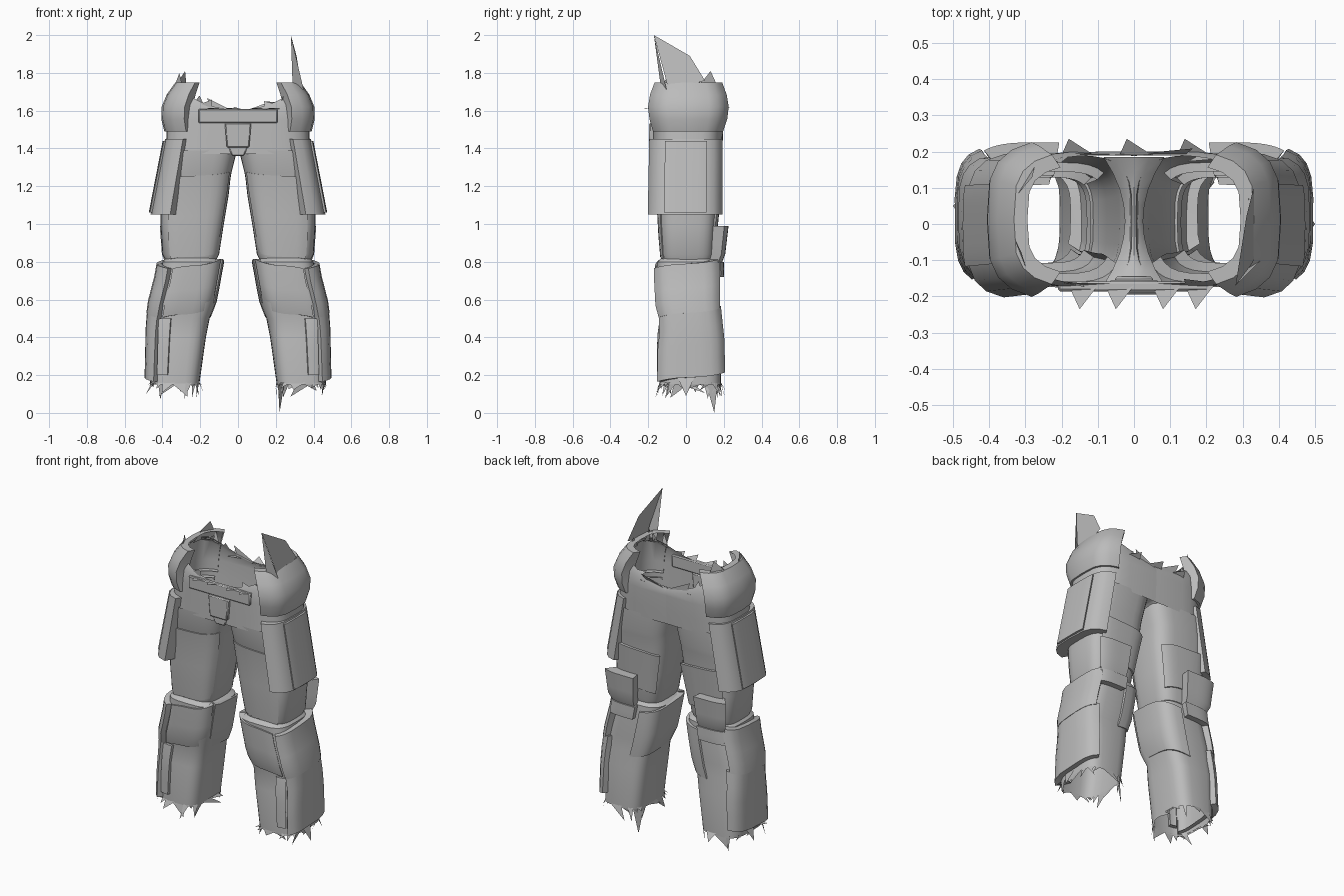
import bpy, bmesh, random
from math import cos, sin, pi, radians, copysign
from mathutils import Vector

random.seed(4)
cube = bpy.data.objects.get("Cube")
if cube:
    bpy.data.objects.remove(cube)

grey = bpy.data.materials.new("plain_grey")
grey.use_nodes = True
COLOR = (0.5, 0.5, 0.5, 1)
grey.diffuse_color = COLOR
grey.node_tree.nodes["Principled BSDF"].inputs["Base Color"].default_value = COLOR
parts = []

# Leg sections: height, inner x, outer x, front y, back y
SHIN = [(.15, .205, .465, -.14, .185), (.40, .17, .465, -.14, .185),
        (.50, .15, .465, -.125, .17), (.58, .12, .455, -.15, .17),
        (.74, .095, .41, -.155, .165), (.80, .085, .40, -.155, .16),
        (.82, .12, .38, -.13, .14)]
THIGH = [(.78, .13, .37, -.12, .13), (.84, .10, .40, -.135, .15),
         (1.0, .075, .41, -.145, .16), (1.15, .05, .41, -.15, .17),
         (1.24, .04, .41, -.155, .18), (1.27, .035, .40, -.165, .185),
         (1.39, .005, .39, -.175, .19)]
PELVIS = [(1.37, -.25, .39, -.175, .19), (1.45, -.25, .38, -.175, .195),
          (1.55, -.25, .375, -.175, .20), (1.65, -.25, .36, -.175, .20),
          (1.76, -.25, .315, -.165, .19)]
POUCH = [(1.05, .06, .43, -.175, .165), (1.46, 0, .37, -.185, .185)]


def finish(name, bm):
    bmesh.ops.recalc_face_normals(bm, faces=bm.faces)
    mesh = bpy.data.meshes.new(name)
    bm.to_mesh(mesh)
    bm.free()
    mesh.materials.append(grey)
    obj = bpy.data.objects.new(name, mesh)
    bpy.context.collection.objects.link(obj)
    parts.append(obj)
    return obj


def surface(table, z, deg, out=0):
    """Point on a rounded-box section; 0 degrees is outward, -90 is forward."""
    lo, hi = table[0], table[-1]
    for a, b in zip(table, table[1:]):
        if a[0] <= z <= b[0]:
            lo, hi = a, b
            break
    t = max(0, min(1, (z - lo[0]) / (hi[0] - lo[0])))
    x0, x1, y0, y1 = [p + (q - p) * t for p, q in zip(lo[1:], hi[1:])]
    c, s = cos(radians(deg)), sin(radians(deg))
    x = (x0 + x1) / 2 + ((x1 - x0) / 2 + out) * copysign(abs(c) ** .55, c)
    y = (y0 + y1) / 2 + ((y1 - y0) / 2 + out) * copysign(abs(s) ** .55, s)
    return Vector((max(x, 0), y, z))


def grid(name, rows, side=1, wrap=False):
    bm = bmesh.new()
    vs = [[bm.verts.new((p.x * side, p.y, p.z)) for p in row] for row in rows]
    n = len(rows[0])
    for r0, r1 in zip(vs, vs[1:]):
        for i in range(n if wrap else n - 1):
            quad = (r0[i], r0[(i + 1) % n], r1[(i + 1) % n], r1[i])
            if any(v.co.x != 0 for v in quad):      # keep the waist open in the middle
                bm.faces.new(quad)
    bmesh.ops.remove_doubles(bm, verts=bm.verts, dist=1e-5)
    finish(name, bm)


def tube(name, table, side, rise=0):
    angles = [i * 11.25 for i in range(32)]
    rows = [[surface(table, r[0], a) for a in angles] for r in table]
    if rise:                                        # waist edge climbs toward the hips
        for row, base in zip(rows[-2:], (1.575, 1.6)):
            for p in row:
                p.z = base + rise * (p.x / .33) ** 2 * (base - 1.5) * 10
    grid(name, rows, side, True)


def plate(name, table, side, z0, z1, a0, a1, out0, out1, skew=0, bulge=0):
    """Raised armour panel that follows the leg, with edges folded inward."""
    n, m = 9, 5
    rows = []
    for j in range(-1, m + 1):
        t = max(0, min(1, j / (m - 1)))
        row = []
        for i in range(-1, n + 1):
            u = max(0, min(1, i / (n - 1)))
            rim = i in (-1, n) or j in (-1, m)
            out = -.025 if rim else out0 + (out1 - out0) * t + bulge * sin(pi * t)
            p = surface(table, z0 + (z1 - z0) * t, a0 + (a1 - a0) * u, out)
            p.z += skew * (u - .5)
            row.append(p)
        rows.append(row)
    grid(name, rows, side)


def block(name, center, size, taper=1):
    bm = bmesh.new()
    bmesh.ops.create_cube(bm, size=1)
    for v in bm.verts:
        k = taper if v.co.z < 0 else 1
        v.co = Vector((v.co.x * size[0] * k, v.co.y * size[1], v.co.z * size[2])) + Vector(center)
    obj = finish(name, bm)
    bev = obj.modifiers.new("Bevel", "BEVEL")
    bev.width = .006


def shards(name, polygons):
    bm = bmesh.new()
    for poly in polygons:
        bm.faces.new([bm.verts.new(p) for p in poly])
    finish(name, bm)


def flip(p, side):
    return Vector((p.x * side, p.y, p.z))


for side, label in ((1, "left"), (-1, "right")):
    # Cloth legs and half of the waist
    tube(label + "_shin", SHIN, side)
    tube(label + "_thigh", THIGH, side)
    tube(label + "_waist", PELVIS, side, .13)

    # Hip and thigh armour
    plate(label + "_hip_pad", PELVIS, side, 1.49, 1.75, -63, 63, .012, .012, 0, .028)
    plate(label + "_thigh_pouch", POUCH, side, 1.05, 1.45, -72, 72, .033, .015)
    plate(label + "_thigh_pouch_panel", POUCH, side, 1.06, 1.44, -18, 18, .044, .026)
    plate(label + "_thigh_front_fold", THIGH, side, .83, 1.26, -150, -55, .004, .007, -.03)
    plate(label + "_thigh_back_panel", THIGH, side, .9, 1.15, 60, 135, .006, .016, -.03)
    plate(label + "_knee_back_pouch", THIGH, side, .79, .99, 55, 92, .055, .066)
    plate(label + "_knee_back_flap", SHIN, side, .72, .8, 58, 92, .035, .04)

    # Shin armour
    plate(label + "_knee_guard", SHIN, side, .53, .79, -60, 60, .024, .03, .05)
    plate(label + "_shin_guard", SHIN, side, .19, .54, -58, 68, .03, .022, .05)
    plate(label + "_knee_pad", SHIN, side, .53, .79, -150, -66, .004, .01, -.05)
    plate(label + "_shin_strip", SHIN, side, .2, .5, -84, -62, .014, .014)
    plate(label + "_calf_cuff", SHIN, side, .5, .79, 95, 205, .008, .014, .05)

    # Torn hems
    torn = []
    for a in range(0, 360, 15):
        p, q = surface(SHIN, .16, a), surface(SHIN, .16, a + 17)
        tip = surface(SHIN, .15, a + random.uniform(-14, 28), random.uniform(-.015, .03))
        tip.z -= random.uniform(.0, .08)
        torn.append([flip(v, side) for v in (p, q, tip)])
    shards(label + "_torn_hem", torn)

    # Torn waist edge
    torn = []
    for a in range(-80, 81, 20):
        pts = [surface(PELVIS, 1.76, b, .003) for b in (a, a + 13, a + random.uniform(-5, 20))]
        for p in pts:
            p.z = 1.585 + .13 * (p.x / .33) ** 2
        pts[2].z += random.uniform(.02, .07)
        pts[2].y *= random.uniform(.9, 1.15)
        torn.append([flip(p, side) for p in pts])
    shards(label + "_torn_waist", torn)

# Belt, buckle and crotch
block("belt_plate", (0, -.172, 1.572), (.42, .028, .076))
block("buckle", (0, -.175, 1.47), (.14, .04, .13), .85)
block("crotch_flap", (0, -.163, 1.39), (.11, .035, .06), .6)

# Saddle joining the two legs, flaring toward the front and back
saddle = []
for i in range(9):
    y = -.17 + .355 * i / 8
    k = (abs(y - .008) / .178) ** 2
    w = .025 + .06 * k
    saddle.append([Vector((w * u, y, 1.375 + .04 * k - .03 * u * u)) for u in (-1, -.5, 0.01, .5, 1)])
grid("crotch_saddle", saddle)

# Large loose scraps
shards("hip_spike", [((.28, -.17, 2.0), (.31, .02, 1.89), (.33, .10, 1.76),
                      (.335, -.09, 1.70), (.325, -.11, 1.78)),
                     ((.28, -.17, 2.0), (.29, -.13, 1.70), (.35, -.10, 1.70))])
shards("right_hip_scraps", [((-.28, .13, 1.81), (-.34, .06, 1.72), (-.27, .18, 1.70)),
                            ((-.31, -.08, 1.80), (-.34, -.02, 1.72), (-.29, -.15, 1.71))])
shards("long_hem_scraps", [((.22, .15, 0), (.21, .10, .18), (.25, .17, .18)),
                           ((.50, 0, .09), (.46, -.05, .2), (.46, .05, .2)),
                           ((-.50, .05, .11), (-.46, 0, .2), (-.46, .09, .2))])
shards("front_waist_scraps", [((x, -.17, 1.605), (x + .08, -.17, 1.61), (x + .03, -.235, 1.615))
                              for x in (-.18, -.08, .05, .14)])
shards("back_waist_scraps", [((x, .19, 1.59), (x + .09, .19, 1.6), (x + .02, .235, 1.62))
                             for x in (-.2, -.04, .12)])

# Smooth shading with crisp edges
bpy.ops.object.select_all(action="DESELECT")
for obj in parts:
    obj.select_set(True)
bpy.context.view_layer.objects.active = parts[0]
bpy.ops.object.shade_smooth_by_angle(angle=radians(32))
